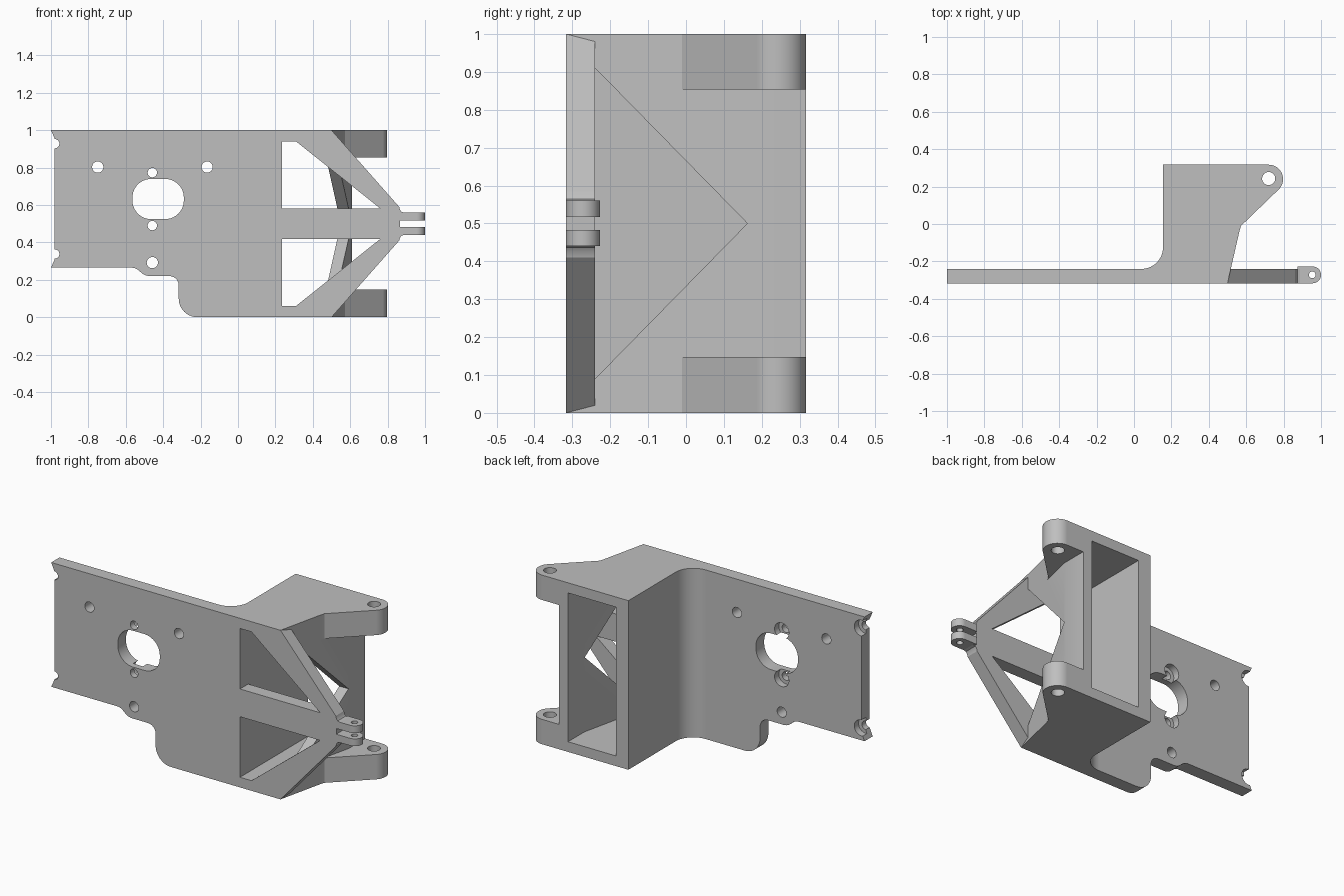
import bpy, bmesh, math

if "Cube" in bpy.data.objects:
    bpy.data.objects.remove(bpy.data.objects["Cube"], do_unlink=True)

grey = bpy.data.materials.new("plain grey")
grey.use_nodes = True
colour = (0.52, 0.52, 0.52, 1)
grey.diffuse_color = colour
grey.node_tree.nodes["Principled BSDF"].inputs["Base Color"].default_value = colour


def arc(cx, cy, r, start, end, steps=10):
    angles = [math.radians(start + (end - start) * i / steps) for i in range(steps + 1)]
    return [(cx + r * math.cos(a), cy + r * math.sin(a)) for a in angles]


def circle(cx, cy, r, steps=32):
    return arc(cx, cy, r, 0, 360, steps)[:-1]


def prism(name, points, axis, low, high):
    """Extrude a flat outline along one axis."""
    place = {"x": lambda u, v: (low, u, v),
             "y": lambda u, v: (u, low, v),
             "z": lambda u, v: (u, v, low)}[axis]
    bm = bmesh.new()
    face = bm.faces.new([bm.verts.new(place(u, v)) for u, v in points])
    moved = bmesh.ops.extrude_face_region(bm, geom=[face])["geom"]
    shift = [high - low if a == axis else 0 for a in "xyz"]
    bmesh.ops.translate(bm, vec=shift, verts=[g for g in moved if isinstance(g, bmesh.types.BMVert)])
    bmesh.ops.recalc_face_normals(bm, faces=bm.faces)
    mesh = bpy.data.meshes.new(name)
    bm.to_mesh(mesh)
    bm.free()
    obj = bpy.data.objects.new(name, mesh)
    bpy.context.scene.collection.objects.link(obj)
    return obj


def combine(target, other, operation):
    """Apply a boolean and remove the helper object."""
    mod = target.modifiers.new("combine", "BOOLEAN")
    mod.operation, mod.solver, mod.object = operation, "EXACT", other
    graph = bpy.context.evaluated_depsgraph_get()
    graph.update()
    mesh = bpy.data.meshes.new_from_object(target.evaluated_get(graph))
    target.modifiers.clear()
    target.data = mesh
    bpy.data.objects.remove(other, do_unlink=True)


def cut(target, points, axis, low, high):
    combine(target, prism("cutter", points, axis, low, high), "DIFFERENCE")


FRONT, BACK = -0.317, -0.24

# Front plate outline: notched end, stepped lower edge, tapered nose with a slot
nose = [(0.5, 0), (0.862, 0.41), (0.866, 0.425), (0.874, 0.436), (0.888, 0.44),
        (0.888, 0.483), (0.865, 0.483)]
outline = [(-1, 1), (-0.98, 0.955), (-0.98, 0.31), (-1, 0.265)]
outline += arc(-0.57, 0.205, 0.06, 90, 50, 5) + arc(-0.47, 0.29, 0.07, 230, 270, 5)
outline += arc(-0.367, 0.17, 0.05, 90, 0) + arc(-0.217, 0.1, 0.1, 180, 270)
outline += nose + [(x, 1 - z) for x, z in reversed(nose)]
plate = prism("front_plate", outline, "y", FRONT, BACK)

# Two triangular windows in the nose
window = [(0.235, 0.94), (0.31, 0.94), (0.76, 0.582), (0.235, 0.582)]
for pts in (window, [(x, 1 - z) for x, z in window]):
    cut(plate, pts, "y", -0.5, 0)

# Large rounded opening
opening = []
for sx, sz, start in ((1, 1, 0), (-1, 1, 90), (-1, -1, 180), (1, -1, 270)):
    opening += arc(-0.427 + sx * 0.0375, 0.632 + sz * 0.0075, 0.1, start, start + 90)
cut(plate, opening, "y", -0.5, 0)

# Plain holes, then holes with a wider recess at the back
for x, z in ((-0.75, 0.803), (-0.165, 0.803), (-0.458, 0.292)):
    cut(plate, circle(x, z, 0.03), "y", -0.5, 0)
for x, z in ((-0.458, 0.773), (-0.458, 0.49), (-0.98, 0.928), (-0.98, 0.338)):
    cut(plate, circle(x, z, 0.025), "y", -0.5, 0)
    cut(plate, circle(x, z, 0.047), "y", -0.28, 0)

# Box frame behind the plate, blended in by a large fillet
profile = [(0.5, FRONT), (0.61, 0.165), (0.61, 0.317), (0.155, 0.317)]
profile += arc(0.04, -0.125, 0.115, 0, -90, 14) + [(0.04, FRONT)]
box = prism("box_frame", profile, "z", 0, 1)
cavity = [(0.235, -0.4), (0.422, -0.4), (0.55, 0.165), (0.55, 0.5), (0.235, 0.5)]
cut(box, cavity, "z", 0.06, 0.94)
side_gap = [(-0.4, 0.09), (-0.24, 0.09), (0.162, 0.5), (-0.24, 0.91), (-0.4, 0.91)]
cut(box, side_gap, "x", 0.38, 0.8)

# Hinge lugs, above and below
lug_shape = [(0.572, -0.01)] + arc(0.72, 0.24, 0.077, -45, 90, 16)
lug_shape += [(0.58, 0.317), (0.56, 0.1), (0.555, -0.07)]
for low, high in ((0, 0.147), (0.853, 1)):
    lug = prism("hinge_lug", lug_shape, "z", low, high)
    cut(lug, circle(0.72, 0.243, 0.035), "z", -1, 2)
    combine(box, lug, "UNION")

# Join the frame to the plate
combine(plate, box, "UNION")
plate.name = "bracket_body"

# Pair of fork tabs on the nose
tab_shape = [(0.875, -0.227), (0.875, FRONT)] + arc(0.955, -0.272, 0.045, -90, 90, 16)
parts = [plate]
for name, low, high in (("lower_fork_tab", 0.44, 0.483), ("upper_fork_tab", 0.517, 0.56)):
    tab = prism(name, tab_shape, "z", low, high)
    cut(tab, circle(0.953, -0.272, 0.018, 20), "z", 0, 1)
    parts.append(tab)

# Colour and shading
for obj in parts:
    obj.data.materials.clear()
    obj.data.materials.append(grey)
    bpy.ops.object.select_all(action="DESELECT")
    obj.select_set(True)
    bpy.context.view_layer.objects.active = obj
    bpy.ops.object.shade_smooth_by_angle(angle=math.radians(25))
    weighted = obj.modifiers.new("even_shading", "WEIGHTED_NORMAL")
    weighted.keep_sharp = True
